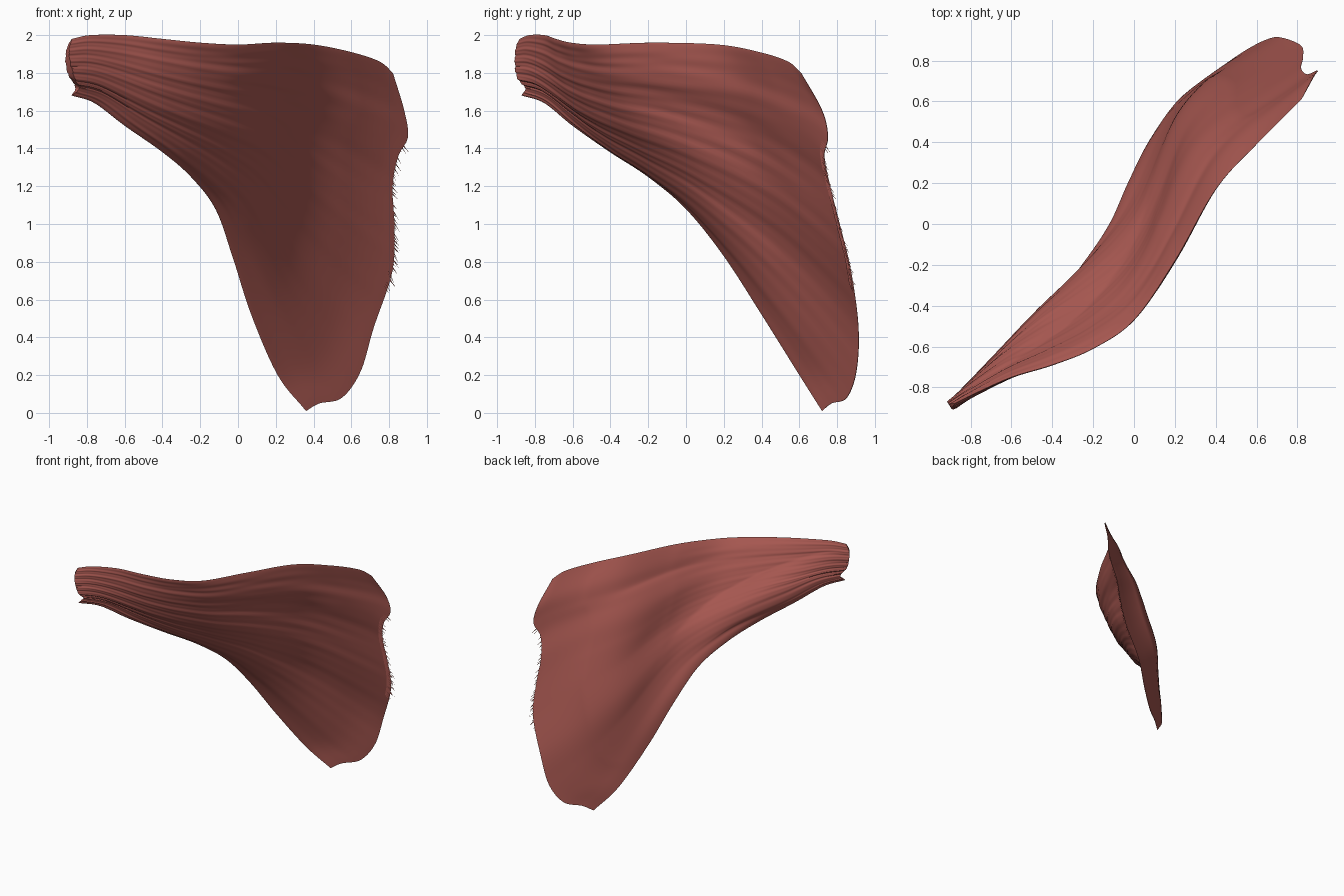
import bpy, math, random
from mathutils import Vector

random.seed(4)
if "Cube" in bpy.data.objects:
    bpy.data.objects.remove(bpy.data.objects["Cube"], do_unlink=True)

LENGTH_STEPS = 90   # rings from tendon to broad edge
RING = 200          # points round each ring


def smooth_path(points):
    """Return a function that samples a smooth path evenly by length."""
    p = [Vector(q) for q in points]
    p = [2 * p[0] - p[1]] + p + [2 * p[-1] - p[-2]]
    dense = []
    for a, b, c, d in zip(p, p[1:], p[2:], p[3:]):
        for k in range(24):
            u = k / 24
            dense.append(0.5 * (2 * b + (c - a) * u + (2 * a - 5 * b + 4 * c - d) * u * u
                                + (3 * b - a - 3 * c + d) * u ** 3))
    dense.append(p[-2])
    total = [0.0]
    for a, b in zip(dense, dense[1:]):
        total.append(total[-1] + (b - a).length)

    def sample(t):
        want = max(0.0, min(1.0, t)) * total[-1]
        i = 0
        while i < len(dense) - 2 and total[i + 1] < want:
            i += 1
        span = total[i + 1] - total[i]
        return dense[i].lerp(dense[i + 1], (want - total[i]) / span if span else 0)
    return sample


# Four border curves of the muscle sheet
lower = smooth_path([(-.88, -.87, 1.68), (-.76, -.75, 1.64), (-.6, -.6, 1.52), (-.4, -.4, 1.38),
                     (-.25, -.2, 1.25), (-.12, 0, 1.08), (-.03, .2, .83), (.07, .4, .52),
                     (.21, .6, .2), (.36, .72, .01)])
upper = smooth_path([(-.88, -.88, 1.98), (-.78, -.83, 2), (-.6, -.75, 2), (-.4, -.69, 1.98),
                     (-.2, -.61, 1.96), (0, -.47, 1.95), (.2, -.18, 1.96), (.4, .17, 1.95),
                     (.6, .39, 1.91), (.75, .54, 1.86), (.82, .61, 1.8)])
tendon_end = smooth_path([(-.88, -.87, 1.68), (-.85, -.84, 1.72), (-.88, -.88, 1.78),
                          (-.9, -.89, 1.86), (-.9, -.89, 1.93), (-.88, -.88, 1.98)])
broad_end = smooth_path([(.36, .72, .01), (.43, .77, .05), (.55, .85, .08), (.65, .9, .22),
                         (.72, .91, .45), (.82, .87, .75), (.83, .81, 1), (.82, .76, 1.2),
                         (.85, .73, 1.36), (.9, .75, 1.46), (.88, .72, 1.6), (.82, .61, 1.8)])


def sheet(t, v):
    """Blend the four borders into one curved sheet."""
    corners = ((1 - t) * (1 - v) * lower(0) + t * (1 - v) * lower(1)
               + (1 - t) * v * upper(0) + t * v * upper(1))
    return ((1 - v) * lower(t) + v * upper(t)
            + (1 - t) * tendon_end(v) + t * broad_end(v) - corners)


def bump(x, centre, width):
    return math.exp(-((x - centre) / width) ** 2)


def fibres(t, v):
    """Long shallow grooves that fan out from the tendon and fade."""
    wave = (math.sin(61 * v + 4 * math.sin(3 * t + 5 * v))
            + 0.7 * math.sin(113 * v + 5 * math.sin(4 * t + 1)))
    return 0.003 * wave * max(0.0, 1 - t) ** 0.5


def front_offset(t, v):
    """Front face: full near the edges, hollow over the broad part."""
    swell = math.sin(math.pi * v) ** 0.6
    full = 0.005 + 0.045 * min(1, 2.2 * (1 - t)) * min(1, 0.35 + 3 * t)
    hollow = 0.05 * bump(t, 0.72, 0.22) * math.sin(math.pi * v) ** 1.5
    return swell * (full + fibres(t, v)) - hollow


def back_offset(t, v):
    """Back face: a broad swelling, a valley, then a belly below the tendon."""
    swell = math.sin(math.pi * v) ** 0.6
    full = 0.005 + 0.035 * min(1, 2.2 * (1 - t)) * min(1, 0.35 + 3 * t)
    broad = 0.12 * bump(t, 0.74, 0.2) * min(1, 6 * (1 - t)) * math.sin(math.pi * v)
    valley = max(0.25, 0.85 - t)
    belly = 0.07 * bump(t, 0.25, 0.17) * math.sin(math.pi * min(1, v / valley)) ** 0.8
    grooves = fibres(t, v) * max(0, 1 - 1.5 * t)
    return swell * (full + grooves) + broad + belly


# Muscle body: closed rings lofted along the fibres
half = RING // 2
verts, faces = [], []
for j in range(LENGTH_STEPS + 1):
    t = j / LENGTH_STEPS
    section = []
    for k in range(half + 1):
        v = (1 - math.cos(math.pi * k / half)) / 2
        e = 0.01
        t0, t1, v0, v1 = max(0, t - e), min(1, t + e), max(0, v - e), min(1, v + e)
        along = sheet(t1, v) - sheet(t0, v)
        across = sheet(t, v1) - sheet(t, v0)
        section.append((v, sheet(t, v), along.cross(across).normalized()))
    for k in range(RING):
        v, p, n = section[k if k <= half else RING - k]
        if k in (0, half):
            verts.append(p)
        elif k < half:
            verts.append(p + n * front_offset(t, v))
        else:
            verts.append(p - n * back_offset(t, v))

for j in range(LENGTH_STEPS):
    for k in range(RING):
        a, b = j * RING + k, j * RING + (k + 1) % RING
        faces.append((a, a + RING, b + RING, b))
# Close both ends by joining the front to the back
for start, flip in ((0, False), (LENGTH_STEPS * RING, True)):
    for k in range(half):
        quad = [start + k, start + k + 1, start + (RING - k - 1) % RING, start + (RING - k) % RING]
        quad = list(dict.fromkeys(quad))
        faces.append(tuple(reversed(quad)) if flip else tuple(quad))

# Frayed strands along the broad edge
for k in range(60):
    v = 0.42 + 0.38 * k / 60
    root = broad_end(v)
    inner = sheet(0.985, v)
    out = (root - inner).normalized()
    tip = root + out * random.uniform(0.0, 0.045) + Vector((0, 0, random.uniform(-0.03, 0.01)))
    i = len(verts)
    verts += [inner, inner + Vector((0, 0, 0.016)), tip]
    faces.append((i, i + 2, i + 1))

mesh = bpy.data.meshes.new("muscle_body")
mesh.from_pydata([tuple(p) for p in verts], [], faces)
mesh.update()
muscle = bpy.data.objects.new("muscle_body", mesh)
bpy.context.collection.objects.link(muscle)

red = bpy.data.materials.new("muscle_red")
red.use_nodes = True
colour = (0.38, 0.095, 0.08, 1)
red.diffuse_color = colour
red.node_tree.nodes["Principled BSDF"].inputs["Base Color"].default_value = colour
mesh.materials.append(red)

bpy.ops.object.select_all(action='DESELECT')
muscle.select_set(True)
bpy.context.view_layer.objects.active = muscle
bpy.ops.object.mode_set(mode='EDIT')
bpy.ops.mesh.select_all(action='SELECT')
bpy.ops.mesh.normals_make_consistent(inside=False)
bpy.ops.object.mode_set(mode='OBJECT')
bpy.ops.object.shade_smooth_by_angle(angle=math.radians(50))
